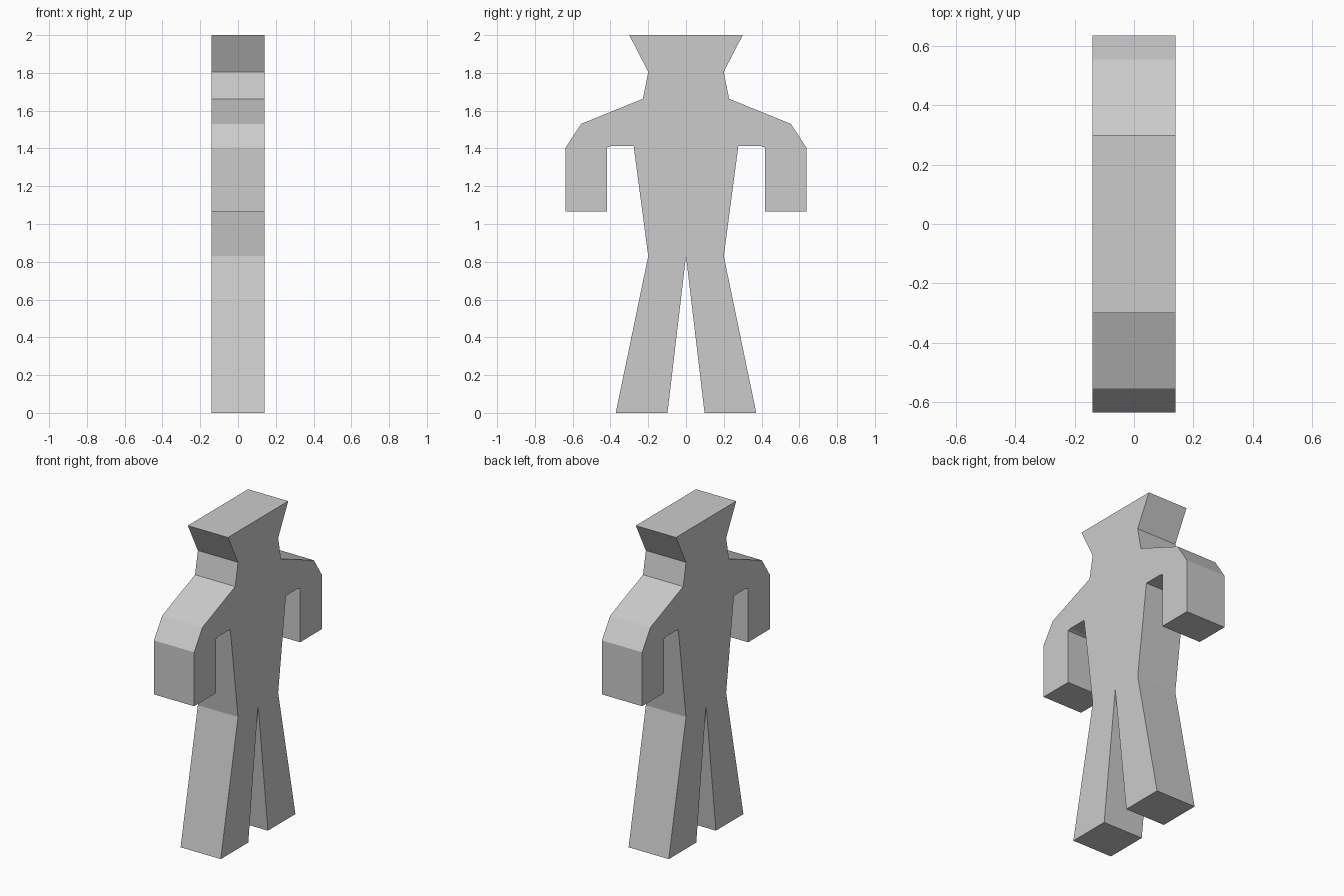
import bpy
import bmesh

if "Cube" in bpy.data.objects:
    bpy.data.objects.remove(bpy.data.objects["Cube"])

HALF_DEPTH = 0.14

# Half outline (y, z): head, neck, shoulder, arm, hand, armpit, waist, leg, crotch
half = [
    (0.30, 2.0), (0.20, 1.805), (0.228, 1.663), (0.555, 1.53),
    (0.637, 1.405), (0.637, 1.065), (0.418, 1.065), (0.418, 1.405), (0.40, 1.412),
    (0.277, 1.412), (0.20, 0.83), (0.372, 0.0), (0.098, 0.0), (0.0, 0.83),
]
# Mirror across y = 0; the crotch point is shared
outline = half + [(-y, z) for y, z in reversed(half[:-1])]

# Flat figure: extrude the silhouette along x
bm = bmesh.new()
face = bm.faces.new([bm.verts.new((-HALF_DEPTH, y, z)) for y, z in outline])
result = bmesh.ops.extrude_face_region(bm, geom=[face])
verts = [g for g in result["geom"] if isinstance(g, bmesh.types.BMVert)]
bmesh.ops.translate(bm, verts=verts, vec=(2 * HALF_DEPTH, 0, 0))
bmesh.ops.recalc_face_normals(bm, faces=bm.faces)

mesh = bpy.data.meshes.new("figure_body")
bm.to_mesh(mesh)
bm.free()
body = bpy.data.objects.new("figure_body", mesh)
bpy.context.collection.objects.link(body)
